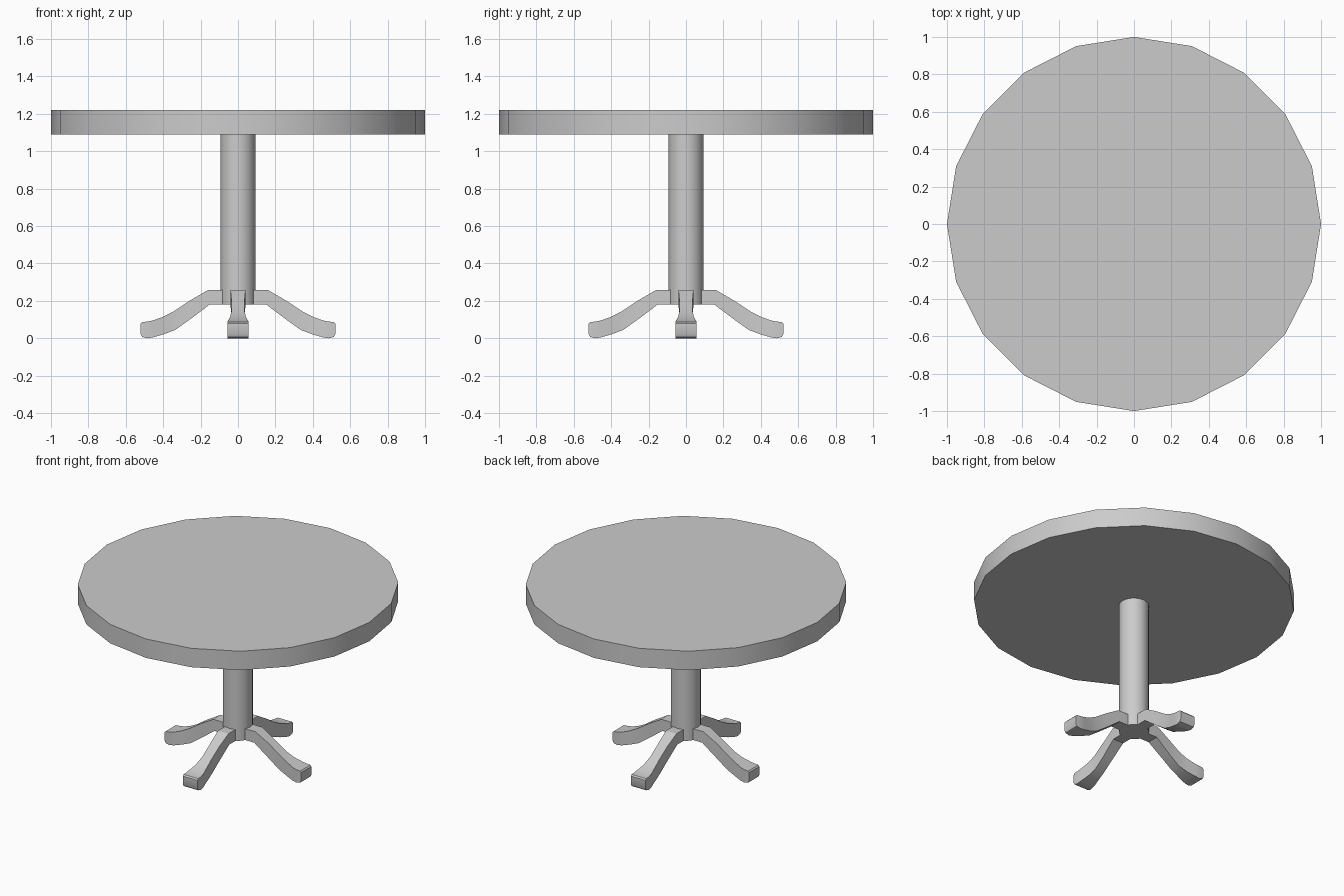
import bpy, bmesh
from math import pi
from mathutils import Matrix

if "Cube" in bpy.data.objects:
    bpy.data.objects.remove(bpy.data.objects["Cube"])


def finish(obj):
    # Smooth the gentle curves, keep hard edges crisp
    bpy.ops.object.select_all(action='DESELECT')
    obj.select_set(True)
    bpy.context.view_layer.objects.active = obj
    bpy.ops.object.shade_smooth_by_angle()


def cylinder(name, radius, z0, z1, sides=20):
    bm = bmesh.new()
    bmesh.ops.create_cone(bm, cap_ends=True, segments=sides, radius1=radius,
                          radius2=radius, depth=z1 - z0,
                          matrix=Matrix.Translation((0, 0, (z0 + z1) / 2)))
    return make_object(name, bm)


def make_object(name, bm):
    bmesh.ops.recalc_face_normals(bm, faces=bm.faces)
    mesh = bpy.data.meshes.new(name)
    bm.to_mesh(mesh)
    bm.free()
    obj = bpy.data.objects.new(name, mesh)
    bpy.context.collection.objects.link(obj)
    finish(obj)
    return obj


# Cross-sections along a leg: bottom x, bottom z, top x, top z, half width
SECTIONS = [
    (0.080, 0.180, 0.080, 0.258, 0.040),
    (0.152, 0.180, 0.160, 0.258, 0.040),
    (0.255, 0.102, 0.255, 0.203, 0.035),
    (0.335, 0.045, 0.342, 0.145, 0.035),
    (0.395, 0.022, 0.400, 0.115, 0.042),
    (0.450, 0.006, 0.455, 0.095, 0.053),
    (0.485, 0.000, 0.485, 0.089, 0.056),
    (0.512, 0.007, 0.512, 0.087, 0.056),
    (0.520, 0.022, 0.520, 0.078, 0.055),
]


def leg(name, angle):
    bm = bmesh.new()
    rings = []
    for xb, zb, xt, zt, w in SECTIONS:
        corners = [(xb, -w, zb), (xb, w, zb), (xt, w, zt), (xt, -w, zt)]
        rings.append([bm.verts.new(c) for c in corners])
    for a, b in zip(rings, rings[1:]):
        for i in range(4):
            j = (i + 1) % 4
            bm.faces.new((a[i], a[j], b[j], b[i]))
    bm.faces.new(rings[0])
    bm.faces.new(rings[-1])
    bmesh.ops.rotate(bm, verts=bm.verts, matrix=Matrix.Rotation(angle, 3, 'Z'))
    return make_object(name, bm)


# Round top and central column
cylinder("table_top", 1.0, 1.09, 1.22)
cylinder("column", 0.093, 0.18, 1.09)

# Four splayed feet
for i, side in enumerate(("right", "back", "left", "front")):
    leg(side + "_leg", i * pi / 2)
